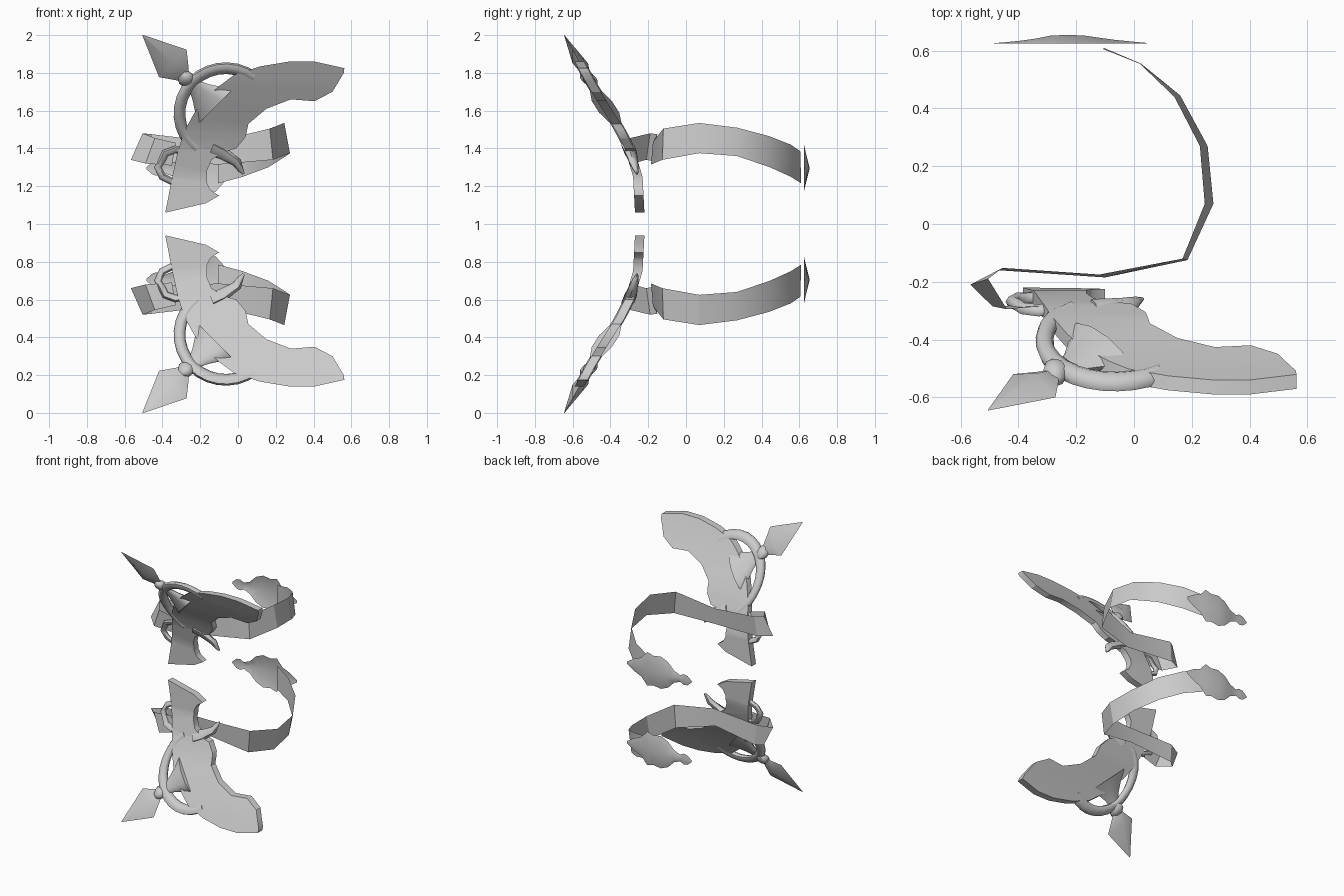
import bpy, bmesh, math
from mathutils import Vector

if "Cube" in bpy.data.objects:
    bpy.data.objects.remove(bpy.data.objects["Cube"])

grey = bpy.data.materials.new("plain_grey")
grey.diffuse_color = (0.6, 0.6, 0.6, 1)
grey.use_nodes = True
grey.node_tree.nodes["Principled BSDF"].inputs["Base Color"].default_value = grey.diffuse_color

# depth of the bent front sheet at each height
BEND = [(1.06, -.245), (1.25, -.255), (1.4, -.30), (1.5, -.35),
        (1.65, -.445), (1.75, -.505), (1.87, -.57), (2.0, -.645)]


def depth(z):
    for (z0, y0), (z1, y1) in zip(BEND, BEND[1:]):
        if z <= z1:
            return y0 + (y1 - y0) * max(0, z - z0) / (z1 - z0)
    return BEND[-1][1]


def finish(bm, name, bend=True, angle=35, solid=True):
    """Bend the part, then make the upper copy and its mirrored lower copy."""
    if bend:
        for v in bm.verts:
            v.co.y += depth(v.co.z)
    if solid:
        bmesh.ops.recalc_face_normals(bm, faces=bm.faces)
    for side in ("upper", "lower"):
        if side == "lower":
            for v in bm.verts:
                v.co.z = 2 - v.co.z
            bmesh.ops.reverse_faces(bm, faces=bm.faces)
        me = bpy.data.meshes.new(f"{side}_{name}")
        bm.to_mesh(me)
        me.materials.append(grey)
        ob = bpy.data.objects.new(me.name, me)
        bpy.context.collection.objects.link(ob)
        bpy.ops.object.select_all(action='DESELECT')
        ob.select_set(True)
        bpy.context.view_layer.objects.active = ob
        bpy.ops.object.shade_smooth_by_angle(angle=math.radians(angle))
    bm.free()


def tube(name, path, flat=1.0, sides=8, closed=False, angle=60):
    """Tube in the front plane through (x, z, radius) points."""
    bm = bmesh.new()
    n, rings = len(path), []
    for i, (x, z, r) in enumerate(path):
        a = path[(i - 1) % n] if closed else path[max(i - 1, 0)]
        b = path[(i + 1) % n] if closed else path[min(i + 1, n - 1)]
        t = Vector((b[0] - a[0], 0, b[1] - a[1])).normalized()
        side = Vector((-t.z, 0, t.x))
        rings.append([bm.verts.new(Vector((x, 0, z)) + side * r * math.cos(u)
                      + Vector((0, r * flat * math.sin(u), 0)))
                      for u in (2 * math.pi * k / sides for k in range(sides))])
    for i in range(n if closed else n - 1):
        p, q = rings[i], rings[(i + 1) % n]
        for k in range(sides):
            j = (k + 1) % sides
            bm.faces.new((p[k], p[j], q[j], q[k]))
    if not closed:
        bm.faces.new(rings[0])
        bm.faces.new(rings[-1])
    finish(bm, name, angle=angle)


# curved blade: outline extruded, sliced by height, then bent
outline = [(-.385, 1.06), (-.35, 1.24), (-.32, 1.38), (-.285, 1.49), (-.23, 1.59),
           (-.175, 1.66), (-.10, 1.73), (-.02, 1.79), (.12, 1.835), (.27, 1.86),
           (.405, 1.86), (.563, 1.825), (.56, 1.80), (.50, 1.70), (.405, 1.65),
           (.28, 1.66), (.15, 1.61), (.055, 1.53), (.04, 1.46), (-.01, 1.40),
           (-.08, 1.38), (-.14, 1.34), (-.165, 1.28), (-.165, 1.22),
           (-.145, 1.18), (-.10, 1.15), (-.17, 1.11)]
bm = bmesh.new()
front = bm.faces.new([bm.verts.new((x, -.025, z)) for x, z in outline])
ext = bmesh.ops.extrude_face_region(bm, geom=[front])
bmesh.ops.translate(bm, vec=(0, .05, 0),
                    verts=[g for g in ext['geom'] if isinstance(g, bmesh.types.BMVert)])
for z in (1.13, 1.19, 1.25, 1.32, 1.4, 1.45, 1.5, 1.57, 1.65, 1.7, 1.75, 1.81):
    bmesh.ops.bisect_plane(bm, geom=bm.verts[:] + bm.edges[:] + bm.faces[:],
                           plane_co=(0, 0, z), plane_no=(0, 0, 1))
finish(bm, "blade")

# large ring arc behind the blade
tube("ring", [(-.065 + .245 * math.cos(math.radians(a)), 1.585 + .24 * math.sin(math.radians(a)), .031)
              for a in range(52, 236, 12)])

# spear tip with collar, and the flared hub joining it to the blade
tube("spear_tip", [(-.505, 2.0, .002), (-.345, 1.85, .103), (-.30, 1.795, .05),
                   (-.283, 1.775, .03)], flat=.4, sides=4, angle=50)
tube("collar", [(-.30, 1.79, .025), (-.285, 1.775, .042), (-.265, 1.76, .042), (-.245, 1.745, .028)])
tube("hub", [(-.27, 1.765, .028), (-.235, 1.735, .036), (-.20, 1.70, .058),
             (-.165, 1.665, .09), (-.12, 1.62, .14)], flat=.4, sides=10)

# small claw ring and thorn
tube("claw_ring", [(x, z, .02) for x, z in
                   [(-.27, 1.38), (-.33, 1.395), (-.385, 1.375), (-.405, 1.33), (-.425, 1.30),
                    (-.40, 1.25), (-.35, 1.225), (-.30, 1.24)]], sides=6)
tube("thorn", [(-.14, 1.40, .04), (-.08, 1.375, .035), (-.035, 1.345, .028),
               (-.005, 1.325, .026), (.015, 1.285, .015), (.03, 1.265, .006)], sides=6)

# strap: upper edge and lower edge points along its path
strap = [((-.105, .605, 1.385), (-.105, .61, 1.215)), ((.02, .555, 1.42), (.025, .555, 1.25)),
         ((.14, .44, 1.465), (.16, .445, 1.30)), ((.228, .27, 1.51), (.255, .27, 1.36)),
         ((.245, .07, 1.535), (.275, .07, 1.375)), ((.168, -.12, 1.505), (.185, -.125, 1.34)),
         ((-.12, -.175, 1.435), (-.10, -.185, 1.315)), ((-.455, -.152, 1.475), (-.47, -.16, 1.33)),
         ((-.505, -.19, 1.48), (-.567, -.21, 1.34)), ((-.44, -.295, 1.455), (-.49, -.285, 1.32)),
         ((-.33, -.285, 1.43), (-.35, -.28, 1.31))]
bm = bmesh.new()
rows = [[bm.verts.new(p) for p in pair] for pair in strap]
for a, b in zip(rows, rows[1:]):
    bm.faces.new((a[0], b[0], b[1], a[1]))
finish(bm, "strap", bend=False, angle=25, solid=False)

# leaf-shaped strap end: x, half height, ridge depth
leaf = [(.045, .01, .627), (-.01, .045, .632), (-.07, .07, .638), (-.12, .125, .645),
        (-.17, .11, .652), (-.23, .12, .655), (-.29, .095, .652), (-.34, .045, .642),
        (-.39, .025, .635), (-.42, .04, .632), (-.45, .035, .629), (-.485, .005, .626)]
bm = bmesh.new()
rows = [[bm.verts.new((x, .625, 1.295 + h)), bm.verts.new((x, y, 1.295)),
         bm.verts.new((x, .625, 1.295 - h))] for x, h, y in leaf]
for a, b in zip(rows, rows[1:]):
    for k in (0, 1):
        bm.faces.new((a[k], a[k + 1], b[k + 1], b[k]))
finish(bm, "leaf", bend=False, angle=50, solid=False)
